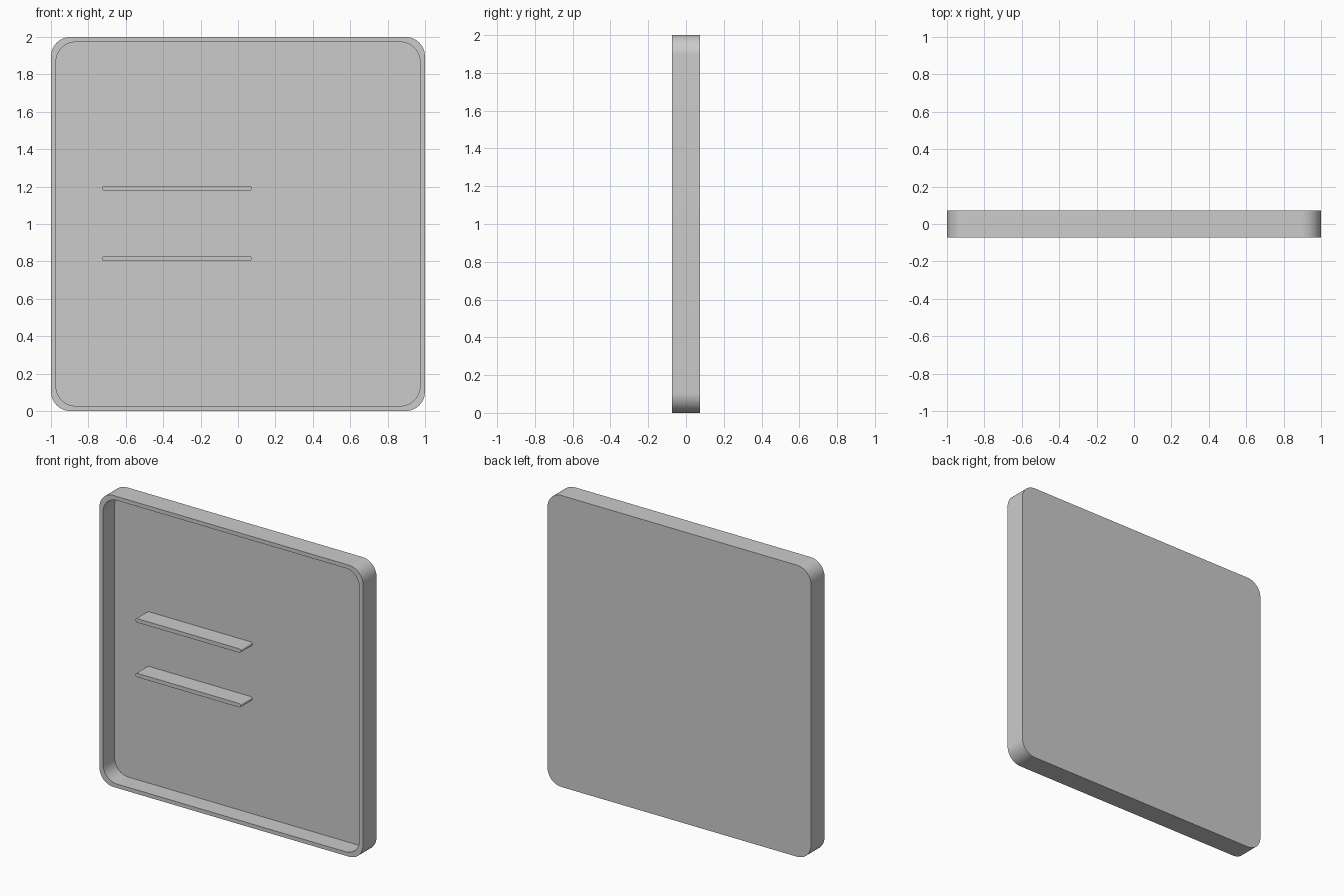
import bpy, bmesh, math

cube = bpy.data.objects.get("Cube")
if cube:
    bpy.data.objects.remove(cube, do_unlink=True)

DEPTH = 0.147    # full depth of the tray
WALL = 0.027     # rim width
FLOOR = 0.022    # back panel thickness
FRONT, BACK = -DEPTH / 2, DEPTH / 2

grey = bpy.data.materials.new("plain grey")
grey.use_nodes = True
colour = (0.6, 0.6, 0.6, 1)
grey.diffuse_color = colour
grey.node_tree.nodes["Principled BSDF"].inputs["Base Color"].default_value = colour


def rounded_ring(bm, cx, cz, width, height, radius, y, steps=16):
    """Ring of vertices along a rounded rectangle facing the front."""
    ring = []
    for corner, (sx, sz) in enumerate([(1, 1), (-1, 1), (-1, -1), (1, -1)]):
        for i in range(steps + 1):
            a = math.pi / 2 * (corner + i / steps)
            ring.append(bm.verts.new((
                cx + sx * (width / 2 - radius) + radius * math.cos(a), y,
                cz + sz * (height / 2 - radius) + radius * math.sin(a))))
    return ring


def bridge(bm, first, second):
    for i in range(len(first)):
        j = (i + 1) % len(first)
        bm.faces.new((first[i], first[j], second[j], second[i]))


def loft(name, rings):
    """Solid through a list of rounded rectangles, capped at both ends."""
    bm = bmesh.new()
    loops = [rounded_ring(bm, *r) for r in rings]
    for a, b in zip(loops, loops[1:]):
        bridge(bm, a, b)
    bm.faces.new(loops[0])
    bm.faces.new(loops[-1])
    bmesh.ops.remove_doubles(bm, verts=bm.verts, dist=1e-5)
    bmesh.ops.recalc_face_normals(bm, faces=bm.faces)
    mesh = bpy.data.meshes.new(name)
    bm.to_mesh(mesh)
    bm.free()
    mesh.materials.append(grey)
    obj = bpy.data.objects.new(name, mesh)
    bpy.context.collection.objects.link(obj)
    bpy.ops.object.select_all(action="DESELECT")
    obj.select_set(True)
    bpy.context.view_layer.objects.active = obj
    bpy.ops.object.shade_smooth_by_angle(angle=math.radians(30))


# Tray: back panel, outer wall, rim and inner wall in one shell
outer, inner = 2, 2 - 2 * WALL
loft("tray", [
    (0, 1, outer, outer, 0.105, BACK),
    (0, 1, outer, outer, 0.105, FRONT),
    (0, 1, inner, inner, 0.105, FRONT),
    (0, 1, inner, inner, 0.105, BACK - FLOOR),
])

# Two round-ended shelves standing out from the back panel
for name, z in (("lower_shelf", 0.815), ("upper_shelf", 1.19)):
    loft(name, [
        (-0.327, z, 0.8, WALL, WALL / 2, FRONT),
        (-0.327, z, 0.8, WALL, WALL / 2, BACK - FLOOR),
    ])
